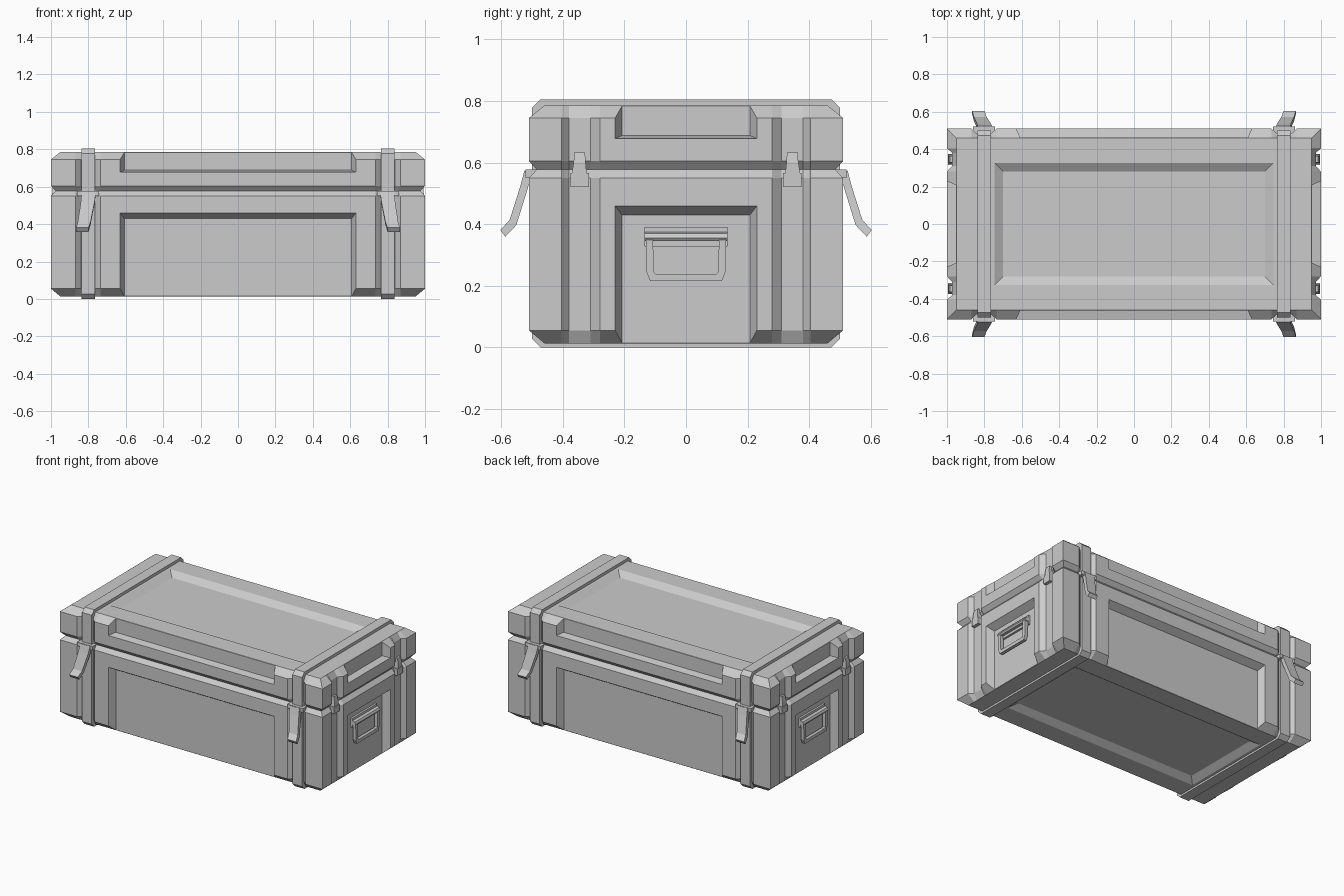
import bpy, bmesh

if "Cube" in bpy.data.objects:
    bpy.data.objects.remove(bpy.data.objects["Cube"])


def loft(name, rings, closed=False, mirror=""):
    """Skin through matching rings of points; capped unless closed into a loop."""
    bm = bmesh.new()
    vs = [[bm.verts.new(p) for p in r] for r in rings]
    n, m = len(rings), len(rings[0])
    for i in range(n if closed else n - 1):
        a, b = vs[i], vs[(i + 1) % n]
        for j in range(m):
            k = (j + 1) % m
            bm.faces.new((a[j], a[k], b[k], b[j]))
    if not closed:
        bm.faces.new(vs[0])
        bm.faces.new(vs[-1])
    bmesh.ops.recalc_face_normals(bm, faces=bm.faces)
    me = bpy.data.meshes.new(name)
    bm.to_mesh(me)
    bm.free()
    ob = bpy.data.objects.new(name, me)
    bpy.context.collection.objects.link(ob)
    if mirror:
        mod = ob.modifiers.new("mirror", 'MIRROR')
        mod.use_axis = ("x" in mirror, "y" in mirror, False)
    return ob


def rect(axis, c, u0, u1, v0, v1):
    """Rectangle in the plane axis = c, given in the two other axes."""
    pts = [(u0, v0), (u1, v0), (u1, v1), (u0, v1)]
    return [p[:axis] + (c,) + p[axis:] for p in pts]


def box(name, x, y, z, mirror=""):
    return loft(name, [rect(2, z[0], *x, *y), rect(2, z[1], *x, *y)], mirror=mirror)


# Body outline with vertical strap channels, inset i, channel depth g
LX, LY = 1.0, 0.51
def outline(z, i, g):
    fx = [(.87, 0), (.84, 1), (.765, 1), (.735, 0)]
    fy = [(.28, 0), (.31, 1), (.38, 1), (.405, 0)]
    X, Y = LX - i, LY - i
    front = [(x, -Y + g * k) for x, k in fx]
    front = [(-x, y) for x, y in front] + front[::-1]
    side = [(X - g * k, y) for y, k in fy]
    side = [(x, -y) for x, y in side[::-1]] + side
    half = [(-X, -Y)] + front + [(X, -Y)] + side
    return [(x, y, z) for x, y in half + [(-x, -y) for x, y in half]]


case = loft("case", [outline(*a) for a in (
    (.013, .05, 0), (.055, 0, .028), (.55, 0, .028), (.577, .025, .028),
    (.605, 0, .028), (.745, 0, .028), (.785, .05, 0))])

# Recess cutters: walls, ends, top and bottom panels
cutters = []
for s in (-1, 1):
    for axis, outer, w in ((1, LY, .63), (0, LX, .23)):
        f = outer - .048
        for z_out, z_in, z_end in ((.459, .43, -.1), (.678, .688, .9)):
            slope_w, far = .022, .06
            t = .012 / .048
            cutters.append(loft("cut", [
                rect(axis, s * (outer + .012), -w - slope_w * t, w + slope_w * t,
                     *sorted((z_out + (z_out - z_in) * t, z_end))),
                rect(axis, s * f, -w + slope_w, w - slope_w, *sorted((z_in, z_end)))]))
for z_face, d in ((.785, 1), (.013, -1)):
    a, b = z_face + d * .01, z_face - d * .03
    cutters.append(loft("cut", [rect(2, a, -.76, .76, -.341, .341),
                                rect(2, b, -.70, .70, -.281, .281)]))
for c in cutters:
    mod = case.modifiers.new("recess", 'BOOLEAN')
    mod.operation, mod.solver, mod.object = 'DIFFERENCE', 'EXACT', c
    bpy.context.view_layer.objects.active = case
    bpy.ops.object.modifier_apply(modifier=mod.name)
    bpy.data.objects.remove(c)


# Straps wrapped round the case
def loop(y, z0, z1, c):
    q = [(y, z0 + c), (y, z1 - c), (y - c, z1), (-y + c, z1),
         (-y, z1 - c), (-y, z0 + c), (-y + c, z0), (y - c, z0)]
    return q


rings = []
for (yo, zo), (yi, zi) in zip(loop(.5, 0, .805, .027), loop(.465, .02, .78, .02)):
    rings.append([(.765, yo, zo), (.838, yo, zo), (.838, yi, zi), (.765, yi, zi)])
loft("strap", rings, closed=True, mirror="x")

# Strap buckles and their flared levers
box("buckle", (.742, .86), (-.522, -.478), (.55, .577), mirror="xy")
lever = []
for x, w, y, z, dy, dz in ((.798, .038, -.513, .57, .012, .004),
                           (.803, .037, -.526, .52, .012, .004),
                           (.822, .034, -.562, .405, .011, .008),
                           (.832, .033, -.595, .37, .008, .011)):
    lever.append([(x - w, y - dy, z + dz), (x + w, y - dy, z + dz),
                  (x + w, y + dy, z - dz), (x - w, y + dy, z - dz)])
loft("buckle_lever", lever, mirror="xy")

# Small clips across the seam at both ends
box("clip_base", (.955, .995), (-.375, -.315), (.52, .566), mirror="xy")
loft("clip_tongue", [rect(2, .56, .95, .992, -.372, -.322),
                     rect(2, .60, .955, .992, -.365, -.326),
                     rect(2, .633, .96, .985, -.363, -.328)], mirror="xy")

# Carrying handles: plate, hinge bar and hanging bail
box("handle_plate", (.945, .966), (-.135, .135), (.328, .39), mirror="x")
loft("handle_hinge", [[(x, y, z) for x, z in
                       ((.96, .345), (.985, .345), (.992, .355), (.985, .37), (.96, .375))]
                      for y in (-.135, .135)], mirror="x")
outer = [(-.13, .35), (-.128, .245), (-.116, .215), (.116, .215), (.128, .245), (.13, .35)]
inner = [(-.107, .35), (-.105, .245), (-.098, .238), (.098, .238), (.105, .245), (.107, .35)]
loft("handle_bail", [[(.966, *o), (.988, *o), (.988, *i), (.966, *i)]
                     for o, i in zip(outer, inner)], mirror="x")
